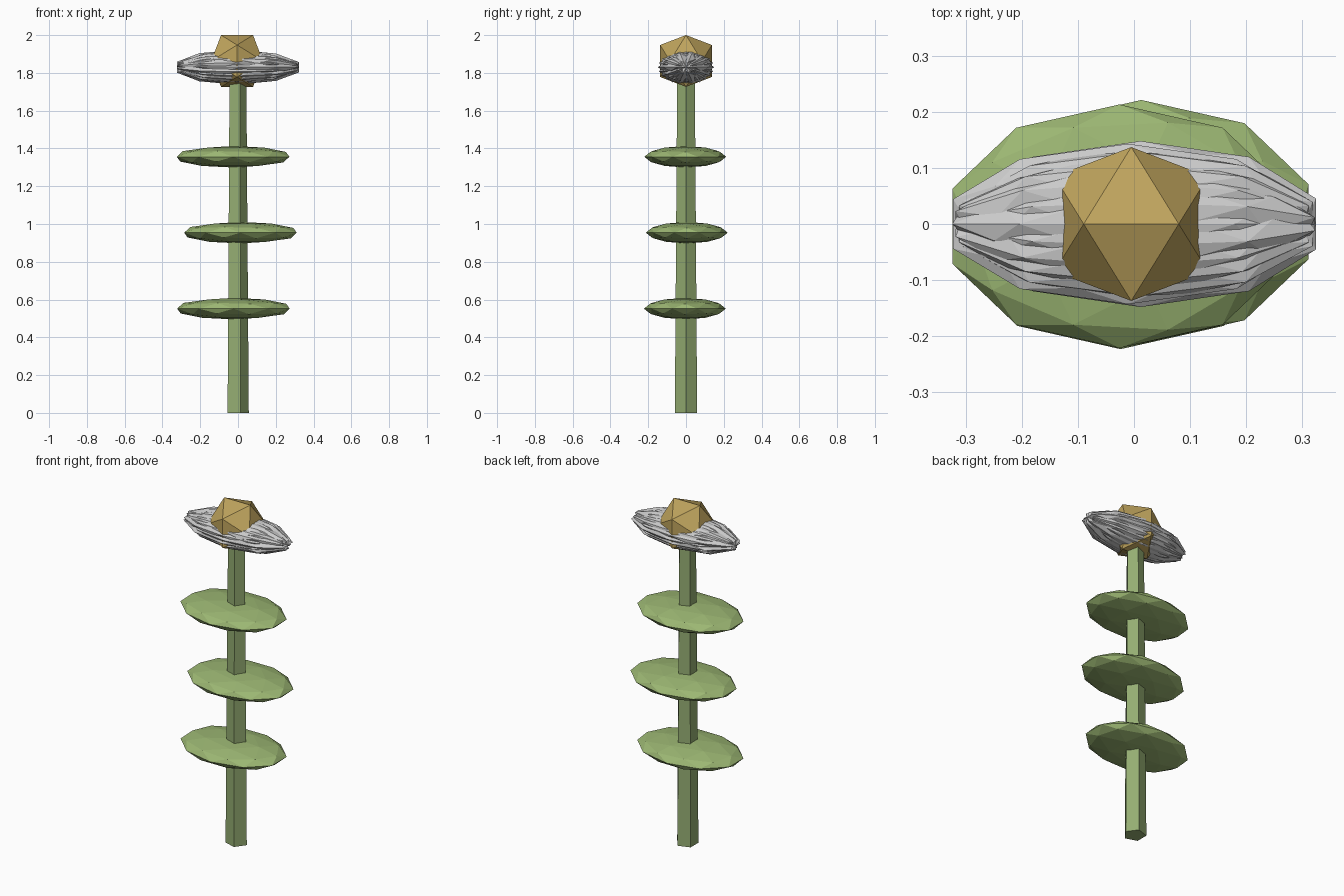
import bpy, bmesh, math
from mathutils import Matrix, Vector

if "Cube" in bpy.data.objects:
    bpy.data.objects.remove(bpy.data.objects["Cube"])


def material(name, rgb):
    m = bpy.data.materials.new(name)
    m.diffuse_color = (*rgb, 1)
    m.use_nodes = True
    m.node_tree.nodes["Principled BSDF"].inputs["Base Color"].default_value = m.diffuse_color
    return m


def finish(name, bm, mat=None):
    me = bpy.data.meshes.new(name)
    bm.to_mesh(me)
    bm.free()
    ob = bpy.data.objects.new(name, me)
    bpy.context.collection.objects.link(ob)
    if mat:
        me.materials.append(mat)
    return ob


stem_green = material("stem_green", (0.30, 0.42, 0.17))
leaf_green = material("leaf_green", (0.33, 0.47, 0.17))
gold = material("gold", (0.52, 0.37, 0.11))
CX = -0.005

# five-sided tapering stem with a corner towards +x
bm = bmesh.new()
rings = [[bm.verts.new((CX + r * math.cos(math.tau * i / 5), r * math.sin(math.tau * i / 5), z))
          for i in range(5)] for r, z in ((0.062, 0), (0.049, 1.8))]
for i in range(5):
    j = (i + 1) % 5
    bm.faces.new((rings[0][i], rings[0][j], rings[1][j], rings[1][i]))
bm.faces.new(rings[0][::-1])
bm.faces.new(rings[1])
finish("stem", bm, stem_green)

# flat faceted leaves threaded on the stem
for k, (x, y, z) in enumerate([(-0.024, -0.006, 0.552), (0.013, 0.004, 0.954), (-0.026, -0.004, 1.356)]):
    bm = bmesh.new()
    bmesh.ops.create_icosphere(bm, subdivisions=2, radius=1,
                               matrix=Matrix.Translation((x, y, z)) @ Matrix.Diagonal((0.313, 0.217, 0.057, 1)))
    finish(f"leaf_{k + 1}", bm, leaf_green)

# spiky petals: flat blades fanned around the x axis, then squashed
bm = bmesh.new()
N = 12
squash = Matrix.Translation((0, 0, 1.83)) @ Matrix.Diagonal((1, 0.148, 0.092, 1))
for i in range(N):
    shift = Matrix.Translation((0.012 * math.cos(math.tau * i / N * 5), 0, 0))
    blade = Matrix.Rotation(math.pi * i / N, 4, 'X') @ Matrix.Diagonal((0.328, 1.0, 0.45, 1))
    bmesh.ops.create_icosphere(bm, subdivisions=2, radius=1, matrix=squash @ shift @ blade)
finish("petals", bm)

# icosahedral flower centre with an edge on top
bm = bmesh.new()
s, p = 0.0847, 0.137
for a in (-1, 1):
    for b in (-1, 1):
        for v in ((a * s, 0, b * p), (a * p, b * s, 0), (0, a * p, b * s)):
            bm.verts.new(Vector(v) + Vector((CX, 0, 1.863)))
bmesh.ops.convex_hull(bm, input=bm.verts)
bmesh.ops.recalc_face_normals(bm, faces=bm.faces)
finish("flower_centre", bm, gold)
